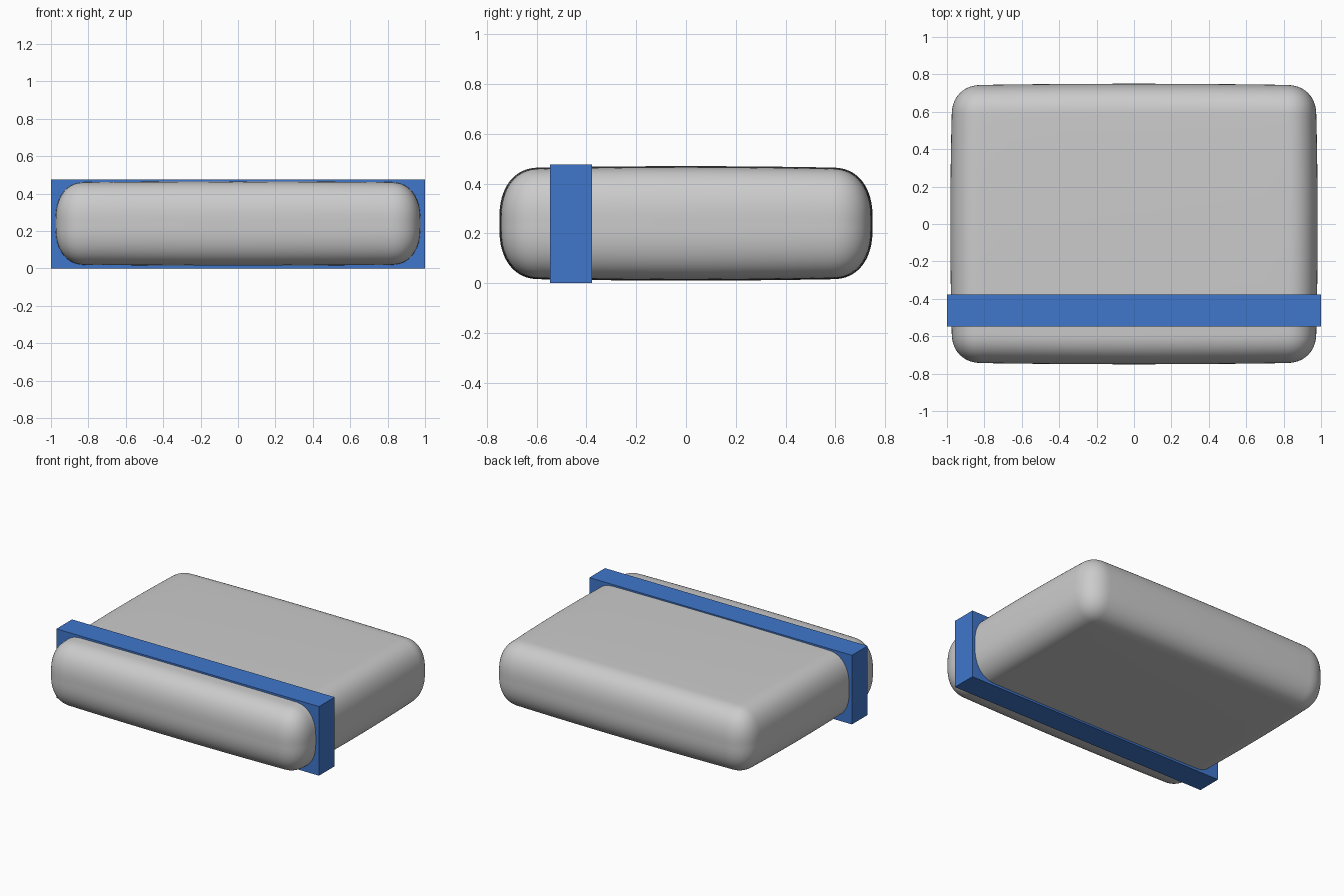
import bpy, bmesh
from mathutils import Vector

if "Cube" in bpy.data.objects:
    bpy.data.objects.remove(bpy.data.objects["Cube"])


def material(name, rgb):
    m = bpy.data.materials.new(name)
    m.diffuse_color = (*rgb, 1)
    m.use_nodes = True
    m.node_tree.nodes["Principled BSDF"].inputs["Base Color"].default_value = m.diffuse_color
    return m


def finish(bm, name, mat):
    bmesh.ops.recalc_face_normals(bm, faces=bm.faces[:])
    me = bpy.data.meshes.new(name)
    bm.to_mesh(me)
    bm.free()
    me.materials.append(mat)
    ob = bpy.data.objects.new(name, me)
    bpy.context.collection.objects.link(ob)
    return ob


grey = material("light grey", (0.6, 0.6, 0.6))
blue = material("blue", (0.05, 0.18, 0.6))

# Soft cushion body: cube grid mapped onto a rounded box, slightly bulged
HALF = Vector((0.982, 0.75, 0.23))
ROUND = Vector((0.16, 0.16, 0.21))
CORE = 0.4      # part of the grid spread over the flat areas
POWER = 2.3     # squareness of the rounding

bm = bmesh.new()
bmesh.ops.create_cube(bm, size=2)
bmesh.ops.subdivide_edges(bm, edges=bm.edges[:], cuts=29, use_grid_fill=True)
for v in bm.verts:
    core = Vector([max(-CORE, min(CORE, c)) for c in v.co])
    d = v.co - core
    d /= sum(abs(c) ** POWER for c in d) ** (1 / POWER)
    p = Vector([core[i] / CORE * (HALF[i] - ROUND[i]) + ROUND[i] * d[i]
                for i in range(3)])
    x, y = (p.x / HALF.x) ** 2, (p.y / HALF.y) ** 2
    v.co = (p.x * (1 - 0.012 * y), p.y * (1 - 0.012 * x),
            0.24 + p.z * (1 - 0.025 * x - 0.04 * y))
body = finish(bm, "cushion_body", grey)
for poly in body.data.polygons:
    poly.use_smooth = True

# Flat-sided band wrapped around the body near the front
bm = bmesh.new()
bmesh.ops.create_cube(bm, size=1)
for v in bm.verts:
    v.co = (v.co.x * 2, v.co.y * 0.17 - 0.462, v.co.z * 0.476 + 0.238)
finish(bm, "band", blue)
